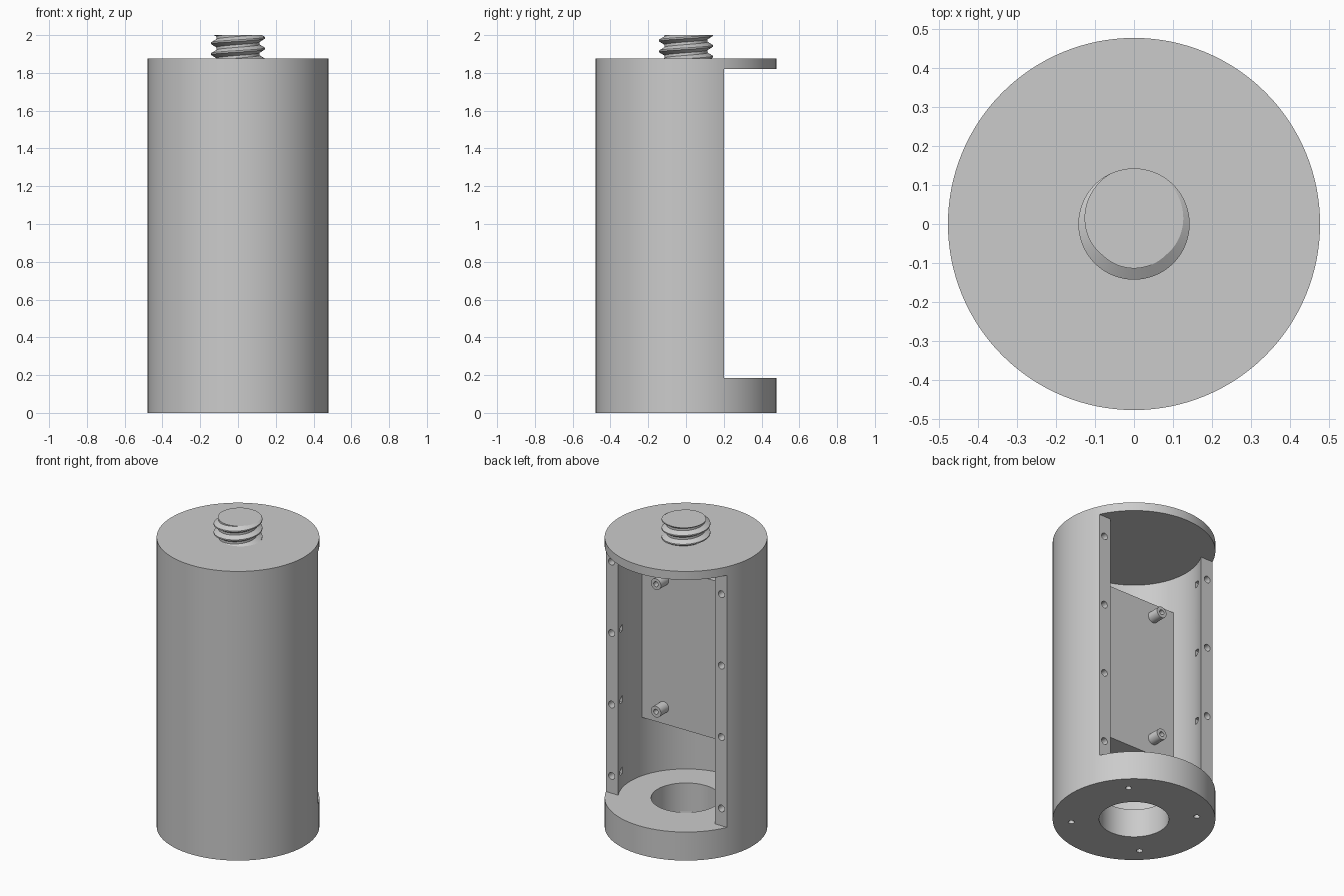
import bpy, bmesh, math
from mathutils import Matrix, Vector

if "Cube" in bpy.data.objects:
    bpy.data.objects.remove(bpy.data.objects["Cube"], do_unlink=True)

R, BORE, TOP, FLOOR, CEIL, FACE_Y = 0.478, 0.40, 1.875, 0.185, 1.82, 0.20

grey = bpy.data.materials.new("plain grey")
grey.use_nodes = True
grey.diffuse_color = (0.6, 0.6, 0.6, 1)
grey.node_tree.nodes["Principled BSDF"].inputs["Base Color"].default_value = (0.6, 0.6, 0.6, 1)


def finish(name, bm):
    """Turn a bmesh into a named object."""
    bmesh.ops.recalc_face_normals(bm, faces=bm.faces)
    mesh = bpy.data.meshes.new(name)
    bm.to_mesh(mesh)
    bm.free()
    mesh.materials.append(grey)
    ob = bpy.data.objects.new(name, mesh)
    bpy.context.collection.objects.link(ob)
    return ob


def add_rod(bm, start, end, radius, sides=32):
    """Add a closed cylinder between two points."""
    a, b = Vector(start), Vector(end)
    turn = (b - a).to_track_quat("Z", "Y").to_matrix().to_4x4()
    bmesh.ops.create_cone(bm, cap_ends=True, segments=sides, radius1=radius, radius2=radius,
                          depth=(b - a).length, matrix=Matrix.Translation((a + b) / 2) @ turn)


def prism(name, outline, z0, z1):
    """Extrude a flat outline upwards."""
    bm = bmesh.new()
    face = bm.faces.new([bm.verts.new((x, y, z0)) for x, y in outline])
    new = bmesh.ops.extrude_face_region(bm, geom=[face])["geom"]
    bmesh.ops.translate(bm, vec=(0, 0, z1 - z0), verts=[v for v in new if isinstance(v, bmesh.types.BMVert)])
    return finish(name, bm)


def lower_arc(radius, y, steps=96):
    """Arc below the line at y, running from left to right."""
    a0 = math.pi - math.asin(y / radius)
    a1 = 2 * math.pi + math.asin(y / radius)
    return [(radius * math.cos(a0 + (a1 - a0) * i / steps),
             radius * math.sin(a0 + (a1 - a0) * i / steps)) for i in range(steps + 1)]


def carve(ob, cutters):
    """Subtract each cutter and keep the plain result."""
    for c in cutters:
        c.hide_render = True
        m = ob.modifiers.new("cut", "BOOLEAN")
        m.operation, m.solver, m.object = "DIFFERENCE", "EXACT", c
    result = bpy.data.meshes.new_from_object(ob.evaluated_get(bpy.context.evaluated_depsgraph_get()))
    ob.modifiers.clear()
    ob.data = result
    for c in cutters:
        bpy.data.objects.remove(c, do_unlink=True)


# Housing with open-backed cavity
bm = bmesh.new()
add_rod(bm, (0, 0, 0), (0, 0, TOP), R, 128)
housing = finish("housing", bm)
cavity = prism("cavity_cutter", lower_arc(BORE, FACE_Y) + [(0.7, FACE_Y), (0.7, 0.7), (-0.7, 0.7), (-0.7, FACE_Y)],
               FLOOR, CEIL)

# Drilled holes: base opening, base screws, rail screws
bm = bmesh.new()
add_rod(bm, (0, 0, -0.1), (0, 0, FLOOR + 0.1), 0.205, 96)
for k in range(4):
    a = math.pi / 4 + k * math.pi / 2
    x, y = 0.37 * math.cos(a), 0.37 * math.sin(a)
    add_rod(bm, (x, y, -0.05), (x, y, 0.11), 0.018)
    for side in (-1, 1):
        z = 0.297 + 0.463 * k
        add_rod(bm, (side * 0.394, FACE_Y - 0.1, z), (side * 0.394, FACE_Y + 0.05, z), 0.022)
carve(housing, [cavity, finish("drill_cutter", bm)])

# Solid mounting block set against the front wall
block = prism("mounting_block", lower_arc(BORE + 0.02, -0.10), 0.565, 1.59)

# Hollow standoffs on the block
standoffs = []
for side, label in ((1, "left"), (-1, "right")):
    for z, level in ((0.673, "lower"), (1.50, "upper")):
        x = side * 0.23
        bm = bmesh.new()
        add_rod(bm, (x, -0.12, z), (x, -0.02, z), 0.036)
        post = finish(f"standoff_{level}_{label}", bm)
        bm = bmesh.new()
        add_rod(bm, (x, -0.09, z), (x, 0.05, z), 0.016)
        carve(post, [finish("bore_cutter", bm)])
        standoffs.append(post)

# Threaded stud: core plus helical ridge trimmed flat at the top
CORE, CREST, PITCH, STEPS = 0.114, 0.143, 0.0572, 64
bm = bmesh.new()
add_rod(bm, (0, 0, TOP - 0.03), (0, 0, 2), CORE, STEPS)
core = finish("stud_core", bm)

bm = bmesh.new()
section = [(CORE - 0.006, -0.44), (CREST, -0.07), (CREST, 0.07), (CORE - 0.006, 0.44)]
rings = []
for i in range(4 * STEPS + 1):
    a = math.pi + 2 * math.pi * i / STEPS
    z = 1.957 + PITCH * (i / STEPS - 2)
    rings.append([bm.verts.new((r * math.cos(a), r * math.sin(a), z + h * PITCH)) for r, h in section])
for p, q in zip(rings, rings[1:]):
    for j in range(4):
        k = (j + 1) % 4
        bm.faces.new((p[j], p[k], q[k], q[j]))
bm.faces.new(rings[0])
bm.faces.new(rings[-1][::-1])
for z, up in ((2.0, 1), (TOP - 0.02, -1)):
    cut = bmesh.ops.bisect_plane(bm, geom=bm.verts[:] + bm.edges[:] + bm.faces[:], plane_co=(0, 0, z),
                                 plane_no=(0, 0, up), clear_outer=True)["geom_cut"]
    bmesh.ops.holes_fill(bm, edges=[e for e in cut if isinstance(e, bmesh.types.BMEdge)], sides=0)
ridge = finish("stud_thread", bm)

# Smooth the round walls and keep the rims crisp
bpy.ops.object.select_all(action="DESELECT")
for ob in [housing, block, core, ridge] + standoffs:
    ob.select_set(True)
bpy.context.view_layer.objects.active = housing
bpy.ops.object.shade_smooth_by_angle(angle=math.radians(25))
